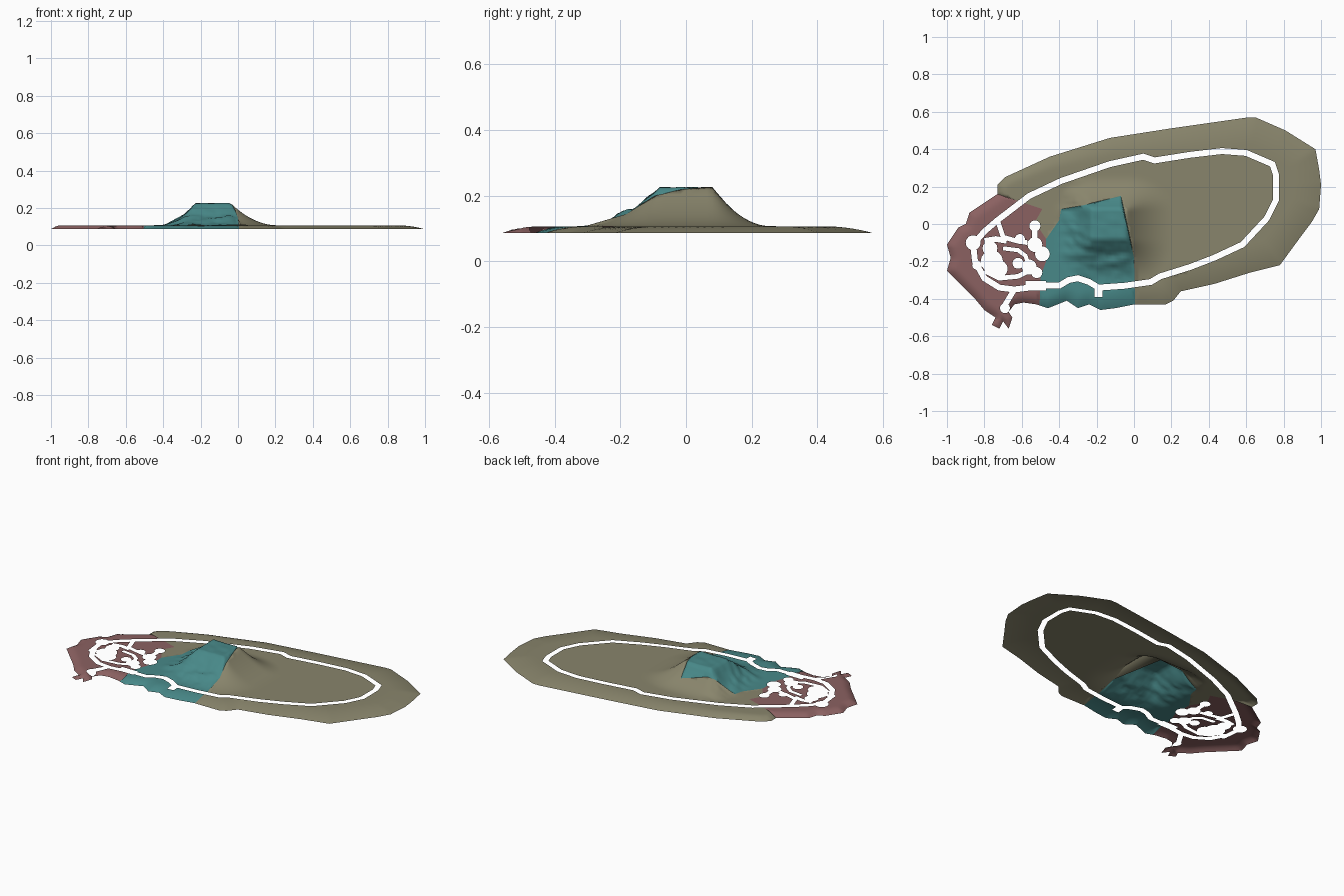
import bpy, math
from mathutils import Vector, noise, geometry

if "Cube" in bpy.data.objects:
    bpy.data.objects.remove(bpy.data.objects["Cube"], do_unlink=True)


def points(*values):
    """Turn x, y pairs in hundredths into 2D points."""
    return [Vector((x / 100, y / 100)) for x, y in zip(values[::2], values[1::2])]


def material(name, color):
    mat = bpy.data.materials.new(name)
    mat.use_nodes = True
    mat.diffuse_color = (*color, 1)
    mat.node_tree.nodes["Principled BSDF"].inputs["Base Color"].default_value = (*color, 1)
    return mat


def inside(p, poly):
    """Even-odd point in polygon test."""
    hit = False
    for a, b in zip(poly, poly[1:] + poly[:1]):
        if (a.y > p.y) != (b.y > p.y) and p.x < a.x + (p.y - a.y) * (b.x - a.x) / (b.y - a.y):
            hit = not hit
    return hit


def disc(x, y, r, squash=1, sides=14):
    """Round clearing, sizes in hundredths."""
    return [Vector((x + r * math.cos(k * math.tau / sides),
                    y + r * squash * math.sin(k * math.tau / sides))) / 100 for k in range(sides)]


def ribbon(path, width, closed=False):
    """Mitred quads along a path."""
    n, rails = len(path), []
    for i, p in enumerate(path):
        before = path[i - 1] if closed or i else p
        after = path[(i + 1) % n] if closed or i < n - 1 else p
        u = (p - before).normalized() if before != p else (after - p).normalized()
        v = (after - p).normalized() if after != p else u
        side = Vector((-u.y - v.y, u.x + v.x)).normalized()
        side *= width / 2 / max(0.6, side.dot(Vector((-u.y, u.x))))
        rails.append((p + side, p - side))
    pairs = zip(rails, rails[1:] + rails[:1]) if closed else zip(rails, rails[1:])
    return [[a[0], b[0], b[1], a[1]] for a, b in pairs]


# Island coast
coast = points(
    61, 57, 65, 57, 81, 50, 97, 40, 99, 29, 100, 21, 99, 8, 95, 1, 89, -7, 78, -22, 62, -26,
    43, -32, 25, -36, 21, -41, 17, -43, 0, -43, -10, -45, -18, -46, -24, -43, -30, -45, -36, -41,
    -41, -43, -46, -45, -52, -43, -59, -42, -64, -43, -67, -47, -65, -50, -67, -56, -70, -52,
    -72, -56, -76, -54, -74, -50, -80, -46, -85, -40, -91, -34, -100, -25, -98, -18, -100, -11,
    -94, -2, -90, 0, -88, 6, -73, 16, -73, 21, -69, 25, -45, 36, -13, 46, 19, 51)

# Ground colour borders
town_area = points(-73, 16, -49, 8, -53, 1, -47, -8, -47, -20, -50, -28, -51, -60,
                   -110, -60, -110, 16)
cliff_area = points(-7, 15, -27, 10, -39, 8, -40, 2, -47, -8, -47, -20, -50, -28, -51, -60,
                    1, -60, 0, -18)

# Cut-out roads: the long loop, then the town lanes
loop = points(
    -73, 2, -56, 15, -39, 23, -13, 32, 5, 36, 11, 34, 30, 37, 47, 39, 60, 38, 74, 32, 76, 26,
    76, 13, 71, 3, 58, -11, 43, -18, 30, -23, 14, -28, 9, -31, -5, -33, -19, -34, -24, -31,
    -30, -29, -35, -30, -40, -33, -48, -33, -64, -35, -72, -34, -80, -29, -85, -20, -86, -11,
    -80, -4)
holes = ribbon(loop, 0.032, True)
for path, width in (
        (points(-70, -45, -67, -40, -64, -35), 0.03),
        (points(-73, 2, -70, -7, -63, -9, -57, -10), 0.025),
        (points(-80, -9, -74, -8, -68, -9), 0.03),
        (points(-70, -13, -62, -14, -58, -17, -56, -23), 0.022),
        (points(-80, -25, -72, -29, -62, -28, -56, -25), 0.025),
        (points(-53, -2, -53, -11), 0.03),
        (points(-58, -33, -47, -33), 0.05),
        (points(-19, -34, -19, -39), 0.045)):
    holes += ribbon(path, width)

# Cut-out clearings
for spot in ((-86, -10, 4), (-84, -22, 2.5), (-69, -45, 2.7), (-53, -1, 3), (-61, -8, 2.7),
             (-53, -11, 4), (-49, -16, 4), (-56, -23, 4), (-52, -26, 3), (-62, -21, 3),
             (-77, -13, 4), (-76, -20, 6), (-72, -24, 4.5)):
    holes.append(disc(*spot))


def coast_distance(p):
    best = 9
    for a, b in zip(coast, coast[1:] + coast[:1]):
        d = b - a
        t = min(1, max(0, (p - a).dot(d) / d.length_squared))
        best = min(best, (p - a - d * t).length)
    return best


def height(p):
    """Flat ground with a drooping coast and one flat-topped hill."""
    reach = 0.05 + 0.1 * min(1, max(0, p.x + 0.6))
    t = min(1, coast_distance(p) / reach)
    z = 0.086 + 0.021 * (1 - (1 - t) ** 2)
    west, east = max(0, -0.23 - p.x) / 0.19, max(0, p.x + 0.04) / 0.25
    south, north = max(0, -0.08 - p.y) / 0.25, max(0, p.y - 0.08) / 0.18
    slope = math.hypot(west + east, south + north)
    if slope < 1:
        rise = 0.118 * (1 - slope) ** 2
        rugged = min(1, (west + south) * 4) * min(1, (1 - slope) * 2) * max(0, 1 - east * 5)
        ridge = noise.noise(Vector((p.x * 9, p.y * 22, 3))) + noise.noise(Vector((p.x * 30, p.y * 30, 7))) / 2
        z += rise + 0.016 * rugged * ridge
        if slope < 0.05:
            z += 0.003 * noise.noise(Vector((p.x * 25, p.y * 25, 1)))
    return z


# Triangulate a regular grid together with every border
step = 0.016
verts = [Vector((i * step, j * step)) for i in range(-62, 63) for j in range(-36, 37)]
verts = [v for v in verts if inside(v, coast)]
edges = []
for poly in [coast, town_area, cliff_area] + holes:
    start, n = len(verts), len(poly)
    verts += poly
    edges += [(start + k, start + (k + 1) % n) for k in range(n)]
flat, _, tris, *_ = geometry.delaunay_2d_cdt(verts, edges, [], 0, 0.0001)

boxes = [(min(p.x for p in h), max(p.x for p in h), min(p.y for p in h), max(p.y for p in h), h)
         for h in holes]
regions = {"grassland": [], "town_ground": [], "rocky_hill": []}
for tri in tris:
    a, b, c = (flat[i] for i in tri)
    area = (b.x - a.x) * (c.y - a.y) - (b.y - a.y) * (c.x - a.x)
    mid = (a + b + c) / 3
    if abs(area) < 1e-9 or not inside(mid, coast):
        continue
    if any(l < mid.x < r and s < mid.y < n and inside(mid, h) for l, r, s, n, h in boxes):
        continue
    name = ("town_ground" if inside(mid, town_area) else
            "rocky_hill" if inside(mid, cliff_area) else "grassland")
    regions[name].append(tuple(tri) if area > 0 else tuple(reversed(tri)))

# One terrain sheet per ground colour
colors = {"grassland": material("olive grass", (0.25, 0.235, 0.15)),
          "town_ground": material("dusty red earth", (0.26, 0.12, 0.12)),
          "rocky_hill": material("teal rock", (0.065, 0.25, 0.25))}
for name, faces in regions.items():
    used = sorted({i for f in faces for i in f})
    index = {old: new for new, old in enumerate(used)}
    mesh = bpy.data.meshes.new(name)
    mesh.from_pydata([(*flat[i], height(flat[i])) for i in used], [],
                     [[index[i] for i in f] for f in faces])
    mesh.materials.append(colors[name])
    mesh.shade_smooth()
    bpy.context.collection.objects.link(bpy.data.objects.new(name, mesh))
